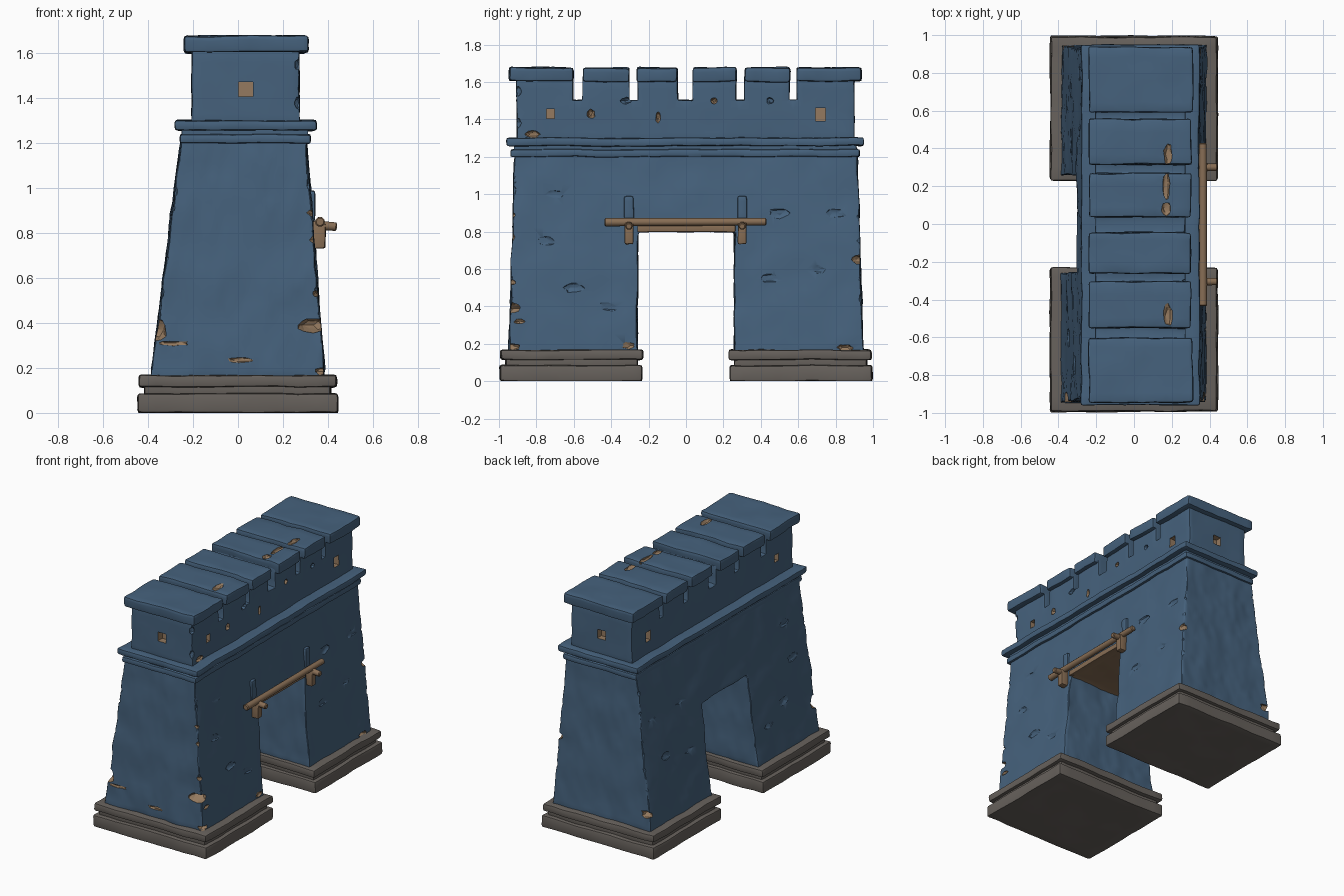
import bpy, bmesh, math, random
from mathutils import Vector, Matrix, noise

if "Cube" in bpy.data.objects:
    bpy.data.objects.remove(bpy.data.objects["Cube"])

random.seed(4)


def material(name, rgb):
    m = bpy.data.materials.new(name)
    m.diffuse_color = (*rgb, 1)
    m.use_nodes = True
    m.node_tree.nodes["Principled BSDF"].inputs["Base Color"].default_value = m.diffuse_color
    return m


BLUE = material("blue plaster", (0.061, 0.122, 0.205))
TAN = material("exposed clay", (0.30, 0.195, 0.115))
WOOD = material("brown wood", (0.245, 0.155, 0.09))
STONE = material("grey stone", (0.135, 0.120, 0.107))
SLOTS = [BLUE, TAN, WOOD, STONE]


def finish(bm, name, mat=0, smooth=True):
    me = bpy.data.meshes.new(name)
    for m in SLOTS:
        me.materials.append(m)
    if mat is not None:
        for f in bm.faces:
            f.material_index = mat
    bm.to_mesh(me)
    bm.free()
    ob = bpy.data.objects.new(name, me)
    bpy.context.collection.objects.link(ob)
    if smooth:
        shade(ob)
    return ob


def activate(ob):
    bpy.ops.object.select_all(action='DESELECT')
    ob.select_set(True)
    bpy.context.view_layer.objects.active = ob


def shade(ob):
    activate(ob)
    bpy.ops.object.shade_smooth_by_angle(angle=math.radians(38))


def slab(name, profile, x0, x1, mat=0, bevel=0.012, step=0.06, rough=0.005, warp=None):
    """Extrude a y-z profile along x, soften its edges, then make it uneven by hand."""
    bm = bmesh.new()
    f = bm.faces.new([bm.verts.new((x0, y, z)) for y, z in profile])
    r = bmesh.ops.extrude_face_region(bm, geom=[f])
    for v in r['geom']:
        if isinstance(v, bmesh.types.BMVert):
            v.co.x = x1
    bmesh.ops.recalc_face_normals(bm, faces=bm.faces[:])
    if bevel:
        bmesh.ops.bevel(bm, geom=bm.edges[:], offset=bevel, segments=2, profile=0.6, affect='EDGES')
    if step:
        for axis in range(3):
            cs = [v.co[axis] for v in bm.verts]
            t = min(cs) + step * 0.87
            while t < max(cs) - step * 0.3:
                co, no = Vector(), Vector()
                co[axis], no[axis] = t, 1
                bmesh.ops.bisect_plane(bm, geom=bm.verts[:] + bm.edges[:] + bm.faces[:],
                                       dist=1e-5, plane_co=co, plane_no=no)
                t += step
    for v in bm.verts:
        if warp:
            v.co = warp(v.co)
        p = v.co.copy()
        v.co += noise.noise_vector(p * 6) * rough + noise.noise_vector(p * 17) * rough * 0.5
        v.co.z = max(v.co.z, 0)
    bmesh.ops.triangulate(bm, faces=bm.faces[:])
    return finish(bm, name, mat)


def box(name, x, y, z, **kw):
    return slab(name, [(y[0], z[0]), (y[1], z[0]), (y[1], z[1]), (y[0], z[1])], *x, **kw)


def carve(ob, chips=(), windows=()):
    """Cut rough chips (x, y, z, rx, ry, rz, colour) and square windows into a part."""
    bm = bmesh.new()
    for kind, items in (("chip", chips), ("window", windows)):
        for x, y, z, rx, ry, rz, col in items:
            old = set(bm.faces)
            if kind == "chip":
                vs = bmesh.ops.create_icosphere(bm, subdivisions=2, radius=1)['verts']
                for v in vs:
                    v.co *= random.uniform(0.78, 1.15)
            else:
                vs = bmesh.ops.create_cube(bm, size=2)['verts']
            bmesh.ops.transform(bm, verts=vs, matrix=Matrix.Translation((x, y, z)) @ Matrix.Diagonal((rx, ry, rz, 1)))
            for f in set(bm.faces) - old:
                f.material_index = col
    cutter = finish(bm, "chip_cutter", None, smooth=False)
    cutter.hide_render = True
    mod = ob.modifiers.new("chips", 'BOOLEAN')
    mod.operation, mod.solver, mod.object = 'DIFFERENCE', 'EXACT', cutter
    mod.use_self = True
    activate(ob)
    bpy.ops.object.modifier_apply(modifier=mod.name)
    bpy.data.objects.remove(cutter)
    shade(ob)


# Stone plinths under each pillar
for s, side in ((-1, "near"), (1, "far")):
    for part, hx, ya, yb, za, zb in (("foot", .445, .235, .995, 0, .085),
                                     ("neck", .415, .26, .965, .07, .14),
                                     ("top", .44, .23, .99, .115, .168)):
        box(f"{side}_plinth_{part}", (-hx, hx), sorted((s * ya, s * yb)), (za, zb),
            mat=3, bevel=.014, step=.09, rough=.006)


# Tapering gate body with a square passage
def taper(c):
    t = (c.z - 0.17) / 1.03
    x = c.x * (0.385 - (0.13 if c.x < 0 else 0.08) * t)
    a = abs(c.y)
    if a > 0.26:
        a = 0.26 + (a - 0.26) * (1 - 0.044 * t)
    return Vector((x, math.copysign(a, c.y), c.z))


body = slab("gate_body", [(-.945, .15), (-.26, .15), (-.26, .8), (.26, .8), (.26, .15), (.945, .15),
                          (.945, 1.25), (-.945, 1.25)], -1, 1, bevel=.014, step=.057,
            rough=.009, warp=taper)
# Wooden ceiling of the passage
for p in body.data.polygons:
    if p.normal.z < -0.7 and abs(p.center.y) < 0.27 and p.center.z > 0.7:
        p.material_index = 2

chips = [(-.365, -.94, .37, .055, .05, .055, 1), (-.28, -.945, .31, .07, .014, .013, 1),
         (.335, -.935, .39, .075, .06, .035, 1), (.01, -.945, .235, .06, .012, .012, 1),
         (.375, -.93, .185, .035, .045, .018, 1), (.38, -.89, .32, .02, .035, .013, 1),
         (.385, -.31, .19, .015, .035, .02, 1), (.385, .85, .18, .018, .045, .016, 1),
         (.345, .925, .65, .025, .04, .025, 1), (.345, -.935, .77, .03, .025, .02, 1),
         (.33, -.93, .89, .025, .02, .015, 1), (.35, -.935, .53, .02, .03, .014, 1),
         (-.35, .94, .28, .04, .04, .03, 1)]
# Plain nicks down the outer corners
for sx in (-1, 1):
    for sy in (-1, 1):
        for k in range(7):
            z = 0.45 + k * 0.11 + random.uniform(-.03, .03)
            c = taper(Vector((sx, sy * .945, z)))
            chips.append((c.x + sx * .008, c.y + sy * .008, z, random.uniform(.015, .026),
                          random.uniform(.015, .026), random.uniform(.015, .035), 0))
# Shallow dents in the plaster of the long sides
for sx in (-1, 1):
    for y, z in ((-.75, .75), (-.6, .5), (-.42, .4), (-.7, 1.0), (.5, .9), (.7, .6), (.45, .55), (.8, .9)):
        c = taper(Vector((sx, y, z)))
        chips.append((c.x + sx * .008, y, z, .017, .06, .03, 0))
carve(body, chips)

# Two moulded bands around the wall
box("lower_band", (-.258, .322), (-.938, .928), (1.2, 1.24), bevel=.012, rough=.005)
box("band_core", (-.25, .31), (-.92, .91), (1.22, 1.28), bevel=.005, rough=.003)
box("upper_band", (-.28, .347), (-.96, .95), (1.258, 1.302), bevel=.014, rough=.006)

# Battlement wall with notches
NOTCHES = [(-.605, -.552), (-.303, -.258), (-.043, .036), (.269, .314), (.553, .592)]
outline = [(-.905, 1.28), (.9, 1.28), (.9, 1.63)]
for a, b in reversed(NOTCHES):
    outline += [(b, 1.63), (b, 1.503), (a, 1.503), (a, 1.63)]
outline.append((-.905, 1.63))
wall = slab("battlement_wall", outline, -.205, .272, bevel=.006, step=.057, rough=.005)
windows = [(.035, sy * .905, 1.44, .032, .05, .032, 1) for sy in (-1, 1)]
for x in (-.205, .272):
    windows += [(x, -.725, 1.43, .05, .021, .026, 1), (x, .72, 1.425, .05, .027, .035, 1)]
wall_chips = [(.275, -.51, 1.43, .035, .024, .027, 1), (.275, -.15, 1.41, .02, .014, .033, 1),
              (.275, .15, 1.5, .03, .02, .017, 1), (.275, -.32, 1.5, .03, .03, .018, 0),
              (.272, -.82, 1.32, .02, .045, .02, 1), (.275, .45, 1.5, .025, .02, .02, 0),
              (.27, -.9, 1.55, .02, .02, .03, 0), (.27, -.9, 1.38, .02, .02, .03, 0)]
carve(wall, wall_chips, windows)

# Overhanging cap on every merlon
CAPS = [(-.945, -.604), (-.55, -.303), (-.262, -.045), (.037, .27), (.316, .556), (.59, .938)]
CAP_CHIPS = {1: [(.18, -.48, 1.676, .024, .06, .02, 1)],
             3: [(.17, .2, 1.676, .022, .08, .02, 1), (.17, .08, 1.676, .025, .035, .02, 1)],
             4: [(.18, .37, 1.676, .024, .06, .02, 1)]}
for i, (a, b) in enumerate(CAPS):
    end = i in (0, 5)
    cap = box(f"merlon_cap_{i + 1}", (-.24, .312 if end else .302), (a, b), (1.606 if end else 1.6, 1.677),
              bevel=.015, rough=.007)
    if i in CAP_CHIPS:
        carve(cap, CAP_CHIPS[i])

# Wooden lintel board over the passage
box("lintel_board", (.29, .348), (-.262, .262), (.798, .835), mat=2, bevel=.006, rough=.003)

# Round pole with its hangers
def pole(name, a, b, r):
    a, b = Vector(a), Vector(b)
    bm = bmesh.new()
    rot = (b - a).to_track_quat('Z', 'Y').to_matrix().to_4x4()
    bmesh.ops.create_cone(bm, cap_ends=True, segments=12, radius1=r, radius2=r * .9,
                          depth=(b - a).length, matrix=Matrix.Translation((a + b) / 2) @ rot)
    bmesh.ops.bevel(bm, geom=[e for e in bm.edges if e.calc_face_angle(0) > 1], offset=r * .25,
                    segments=1, affect='EDGES')
    return finish(bm, name, 2)


pole("cross_pole", (.365, -.435, .85), (.365, .43, .853), .022)
for y, side in ((-.305, "near"), (.3, "far")):
    pole(f"{side}_peg", (.28, y, .842), (.44, y, .828), .021)
    box(f"{side}_hanger_post", (.333, .39), (y - .023, y + .023), (.735, .85), mat=2,
        bevel=.01, rough=.004)
    box(f"{side}_plaster_tab", (.27, .343), (y - .026, y + .026), (.85, .99), bevel=.014, rough=.003)
